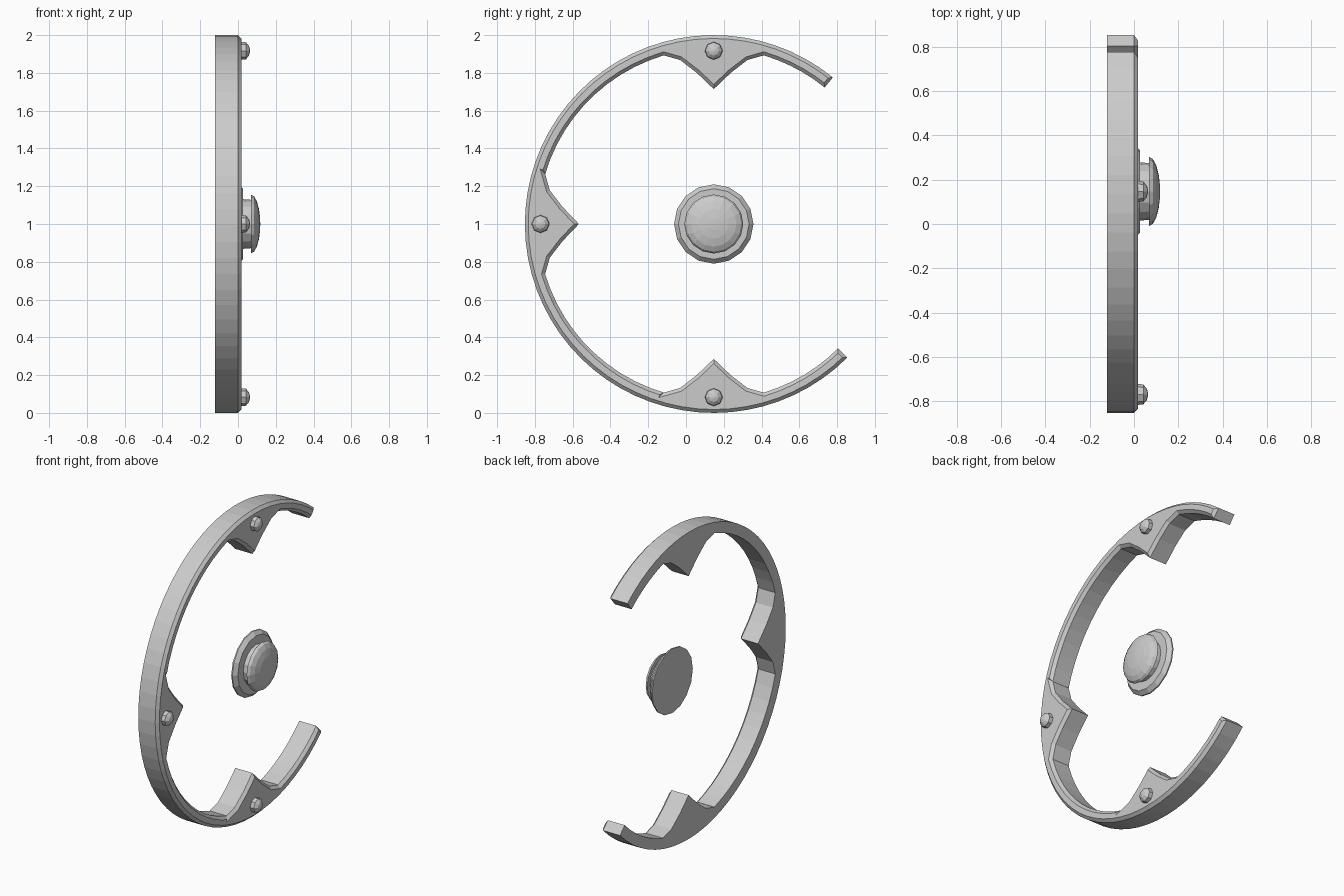
import bpy, bmesh, math
from mathutils import Matrix

if "Cube" in bpy.data.objects:
    bpy.data.objects.remove(bpy.data.objects["Cube"])

CY, CZ = 0.147, 1.0          # ring centre in the YZ plane
START, END = 50.9, 315.0     # arc of the open ring, degrees
R_OUT, R_IN = 1.0, 0.931
BACK, EDGE, FRONT = -0.122, 0.0, 0.018


def finish(bm, name):
    bmesh.ops.recalc_face_normals(bm, faces=bm.faces)
    me = bpy.data.meshes.new(name)
    bm.to_mesh(me)
    bm.free()
    ob = bpy.data.objects.new(name, me)
    bpy.context.collection.objects.link(ob)
    return ob


def arc(r, a0, a1, step=5.0):
    n = max(1, round(abs(a1 - a0) / step))
    angs = [math.radians(a0 + (a1 - a0) * i / n) for i in range(n + 1)]
    return [(r * math.cos(a), r * math.sin(a)) for a in angs]


def lathe(name, profile, y, z, sides):
    """Closed solid turned about the x axis; profile is (x, radius)."""
    bm = bmesh.new()
    rings = []
    for x, r in profile:
        ring = []
        for i in range(sides):
            a = 2 * math.pi * i / sides
            ring.append(bm.verts.new((x, y + r * math.cos(a), z + r * math.sin(a))))
        rings.append(ring)
    for a, b in zip(rings, rings[1:]):
        for i in range(sides):
            j = (i + 1) % sides
            bm.faces.new((a[i], a[j], b[j], b[i]))
    bm.faces.new(rings[0])
    bm.faces.new(rings[-1])
    return finish(bm, name)


# Open ring outline: outer arc, then inner arc with three pointed teeth
tooth_half = [(0.265, 0.893), (0.178, 0.868), (0.09, 0.80), (0.0, 0.714)]
tooth = [(-t, r) for t, r in tooth_half] + [(t, r) for t, r in tooth_half[-2::-1]]
half = math.degrees(math.atan2(*tooth_half[0]))
outline = arc(R_OUT, START, END)
a = END
for c in (270, 180, 90):
    outline += arc(R_IN, a, c + half)[:-1]
    rot = Matrix.Rotation(math.radians(c - 90), 2)
    for t, r in tooth:
        ca, sa = math.cos(math.radians(c - 90)), math.sin(math.radians(c - 90))
        outline.append((t * ca - r * sa, t * sa + r * ca))
    a = c - half
outline += arc(R_IN, a, START)[1:]

# Ring body, extruded with a chamfered front rim
bm = bmesh.new()
back = bm.faces.new([bm.verts.new((BACK, CY + y, CZ + z)) for y, z in outline])
ext = bmesh.ops.extrude_face_region(bm, geom=[back], use_keep_orig=True)["geom"]
front = next(g for g in ext if isinstance(g, bmesh.types.BMFace))
bmesh.ops.translate(bm, verts=front.verts[:], vec=(EDGE - BACK, 0, 0))
bm.normal_update()
bmesh.ops.inset_region(bm, faces=[front], thickness=0.018, use_even_offset=True,
                       use_boundary=True)
for v in front.verts:
    v.co.x = FRONT
finish(bm, "open_ring")

# Rivets, one on each tooth
rivet = [(0.01, 0.048), (0.042, 0.045), (0.058, 0.026), (0.063, 0.008)]
for c in (90, 180, 270):
    t = math.radians(c)
    lathe(f"rivet_{c}", rivet, CY + 0.917 * math.cos(t), CZ + 0.917 * math.sin(t), 8)

# Central button: tapered base, neck and domed cap
lathe("button_base", [(-0.005, 0.21), (0.003, 0.21), (0.027, 0.187)], CY, CZ, 16)
lathe("button_neck", [(0.02, 0.132), (0.072, 0.128)], CY, CZ, 16)
dome = [(0.068 + 0.05 * math.sin(p), 0.156 * math.cos(p))
        for p in (math.radians(d) for d in (0, 20, 40, 60, 78, 89))]
lathe("button_cap", dome, CY, CZ, 16)
